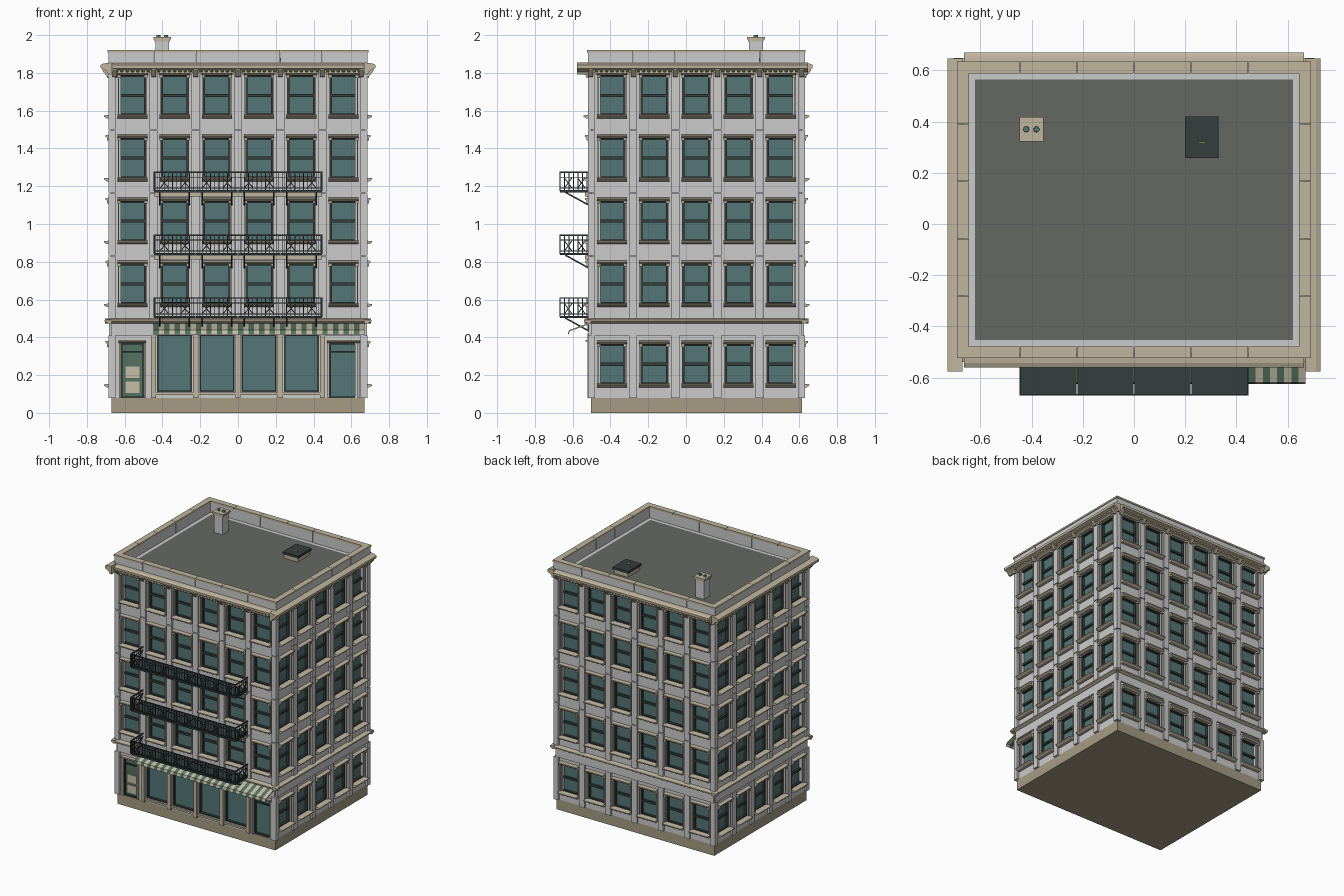
import bpy, bmesh, math
from mathutils import Matrix, Vector

if "Cube" in bpy.data.objects:
    bpy.data.objects.remove(bpy.data.objects["Cube"])

M = 0.2235                    # facade module width
FLOOR = 0.333                 # storey height
CY = 0.055                    # building centre in y
HX, HY = 3 * M, 2.5 * M       # half width, half depth
ROOF = 1.83
FACES = [(0, 6, HY, HX), (1, 5, HX, HY), (2, 6, HY, HX), (3, 5, HX, HY)]  # turn, modules, offset, half length

TAN, DARK = (0.53, 0.46, 0.34), (0.035, 0.047, 0.047)
COLOURS = dict(trim=TAN, iron=DARK, frame=DARK, glass=(0.09, 0.18, 0.18), roof=(0.13, 0.14, 0.12),
               plinth=(0.38, 0.33, 0.23), cream=(0.56, 0.51, 0.38), green=(0.09, 0.17, 0.12))
parts = {}


def part(name, colour=None):
    if name not in parts:
        parts[name] = (bmesh.new(), colour)
    return parts[name][0]


def place(k):
    return Matrix.Translation((0, CY, 0)) @ Matrix.Rotation(k * math.pi / 2, 4, 'Z')


def prism(bm, k, u0, u1, profile):
    """Extrude an (outward, height) profile along facade k."""
    mat, off = place(k), FACES[k][2]
    ends = [[bm.verts.new(mat @ Vector((u, -(off + d), z))) for d, z in profile] for u in (u0, u1)]
    a, b = ends
    n = len(a)
    bm.faces.new(a)
    bm.faces.new(b[::-1])
    for i in range(n):
        j = (i + 1) % n
        bm.faces.new((a[i], b[i], b[j], a[j]))


def fbox(bm, k, u0, u1, d0, d1, z0, z1):
    prism(bm, k, u0, u1, [(d0, z0), (d1, z0), (d1, z1), (d0, z1)])


def box(bm, x0, x1, y0, y1, z0, z1):
    mat = Matrix.Translation(((x0 + x1) / 2, (y0 + y1) / 2, (z0 + z1) / 2)) @ \
        Matrix.Diagonal((x1 - x0, y1 - y0, z1 - z0, 1))
    bmesh.ops.create_cube(bm, size=1, matrix=mat)


def bar(bm, p, q, t=0.005):
    """Square bar between two (x, outward, z) points on the front."""
    p, q = [Vector((u, CY - HY - d, z)) for u, d, z in (p, q)]
    v = q - p
    mat = Matrix.Translation((p + q) / 2) @ v.to_track_quat('Z', 'Y').to_matrix().to_4x4() @ \
        Matrix.Diagonal((t, t, v.length, 1))
    bmesh.ops.create_cube(bm, size=1, matrix=mat)


def opening(k, u, w, z0, z1, f0, f1):
    """Wall panel of one module with a hole, plus its recessed glass and dark frame."""
    wall, h, m = part("walls"), w / 2, M / 2
    for a, b, c, e in ((u - m, u - h, f0, f1), (u + h, u + m, f0, f1), (u - h, u + h, f0, z0), (u - h, u + h, z1, f1)):
        if e - c > 0.001:
            fbox(wall, k, a, b, -0.05, 0, c, e)
    fbox(part("window_glass", "glass"), k, u - h, u + h, -0.05, -0.025, z0, z1)
    fr, t = part("window_frames", "frame"), 0.008
    for a, b, c, e in ((u - h, u - h + t, z0, z1), (u + h - t, u + h, z0, z1),
                       (u - h + t, u + h - t, z0, z0 + t), (u - h + t, u + h - t, z1 - t, z1)):
        fbox(fr, k, a, b, -0.03, -0.006, c, e)


def window(k, u, f0, f1, z0):
    w, z1 = 0.14, z0 + 0.209
    opening(k, u, w, z0, z1, f0, f1)
    fr, tr = part("window_frames"), part("window_trim", "trim")
    zm = (z0 + z1) / 2
    fbox(fr, k, u - w / 2, u + w / 2, -0.03, -0.01, zm - 0.008, zm + 0.008)
    for s in (-1, 1):
        a, b = sorted((u + s * 0.07, u + s * 0.077))
        fbox(tr, k, a, b, 0, 0.008, z0, z1)
        a, b = sorted((u + s * 0.062, u + s * 0.08))
        fbox(tr, k, a, b, 0, 0.022, z1 - 0.012, z1 + 0.003)
    prism(tr, k, u - 0.08, u + 0.08, [(0, z1), (0.018, z1), (0.032, z1 + 0.01), (0.032, z1 + 0.018), (0, z1 + 0.02)])
    prism(tr, k, u - 0.08, u + 0.08, [(0, z0 - 0.018), (0.025, z0 - 0.018), (0.04, z0 - 0.008), (0.04, z0 - 0.002), (0, z0 + 0.002)])


# Plinth, inner core with roof deck
box(part("plinth", "plinth"), -HX, HX, CY - HY, CY + HY, 0, 0.08)
box(part("roof_deck", "roof"), -HX + 0.04, HX - 0.04, CY - HY + 0.04, CY + HY - 0.04, 0.08, ROOF)

# Four facades
for k, n, off, half in FACES:
    pil = part("pilasters")
    for i in range(n):
        u = (i + 0.5) * M - half
        for f in range(5):
            f0 = 0.08 if f == 0 else 0.165 + f * FLOOR
            f1 = 0.498 + f * FLOOR
            if f == 0 and k == 0:
                continue
            window(k, u, f0, f1, 0.153 if f == 0 else 0.245 + f * FLOOR)
    # pilasters on the module seams, broken at each floor
    for i in range(n + 1):
        s = i * M - half
        a, b = max(s - 0.022, -half - 0.015), min(s + 0.022, half + 0.015)
        if i == 0:
            a = -half - 0.015
        if i == n:
            b = half + 0.015
        if k != 0 or i in (0, n):
            fbox(pil, k, a, b, 0, 0.015, 0.08, 0.41)
        for f in range(1, 5):
            z = 0.165 + f * FLOOR
            fbox(pil, k, a, b, 0, 0.015, z + 0.003, min(z + FLOOR - 0.003, 1.80))
    # frieze band and belt course over the ground floor
    fbox(part("ground_frieze"), k, -half, half, 0, 0.012, 0.41, 0.476)
    prism(part("belt_course", "trim"), k, -half - 0.034, half + 0.034,
          [(0, 0.474), (0.018, 0.474), (0.035, 0.484), (0.035, 0.493), (0, 0.5)])
    # cornice with dentils and brackets
    lo, hi = {0: (-0.664, 0.664), 1: (-0.632, 0.592), 2: (-0.664, 0.664), 3: (-0.592, 0.632)}[k]
    prism(part("cornice", "trim"), k, lo, hi,
          [(0, 1.792), (0.018, 1.792), (0.022, 1.806), (0.036, 1.816), (0.056, 1.824), (0.057, 1.842), (0.04, 1.85), (0, 1.855)])
    den = part("cornice_brackets", "trim")
    for j in range(n * 8):
        u = (j + 0.5) * M / 8 - half
        if lo < u - 0.01 and u + 0.01 < hi:
            fbox(den, k, u - 0.007, u + 0.007, 0.01, 0.036, 1.803, 1.822)
    for i in range(n + 1):
        u = min(max(i * M - half, lo + 0.012), hi - 0.012)
        prism(den, k, u - 0.012, u + 0.012, [(0, 1.775), (0.022, 1.78), (0.048, 1.812), (0.048, 1.83), (0, 1.83)])
    # parapet and coping, one block per module
    for i in range(n):
        a, b = i * M - half + 0.001, (i + 1) * M - half - 0.001
        a2, b2 = a - 0.021 * (i == 0), b + 0.021 * (i == n - 1)
        a1, b1 = a - 0.016 * (i == 0), b + 0.016 * (i == n - 1)
        fbox(part("parapet"), k, a1, b1, -0.024, 0.015, 1.80, 1.907)
        fbox(part("coping", "trim"), k, a2, b2, -0.026, 0.02, 1.907, 1.92)

# Shopfront on the front ground floor
trim, fr = part("shop_trim", "trim"), part("window_frames")
for i in range(1, 5):
    opening(0, (i - 2.5) * M, 0.185, 0.11, 0.415, 0.08, 0.498)
for i in range(1, 6):
    u = (i - 3) * M
    fbox(trim, 0, u - 0.014, u + 0.014, 0, 0.018, 0.08, 0.42)
fbox(trim, 0, -2 * M, 2 * M, 0, 0.014, 0.094, 0.108)
for u, w in ((-2.5 * M, 0.122), (2.5 * M, 0.15)):
    opening(0, u, w, 0.08, 0.37, 0.08, 0.498)
    fbox(fr, 0, u - w / 2, u + w / 2, -0.03, -0.008, 0.32, 0.328)
    prism(trim, 0, u - w / 2 - 0.012, u + w / 2 + 0.012, [(0, 0.37), (0.015, 0.37), (0.028, 0.378), (0.028, 0.387), (0, 0.387)])
    for s in (-1, 1):
        c = u + s * (w / 2 + 0.005)
        fbox(trim, 0, c - 0.005, c + 0.005, 0, 0.01, 0.08, 0.37)
ud = -2.5 * M
fbox(part("entrance_door", "green"), 0, ud - 0.053, ud + 0.053, -0.03, -0.018, 0.088, 0.362)
for z0, z1 in ((0.105, 0.165), (0.185, 0.245)):
    fbox(part("door_panels", "cream"), 0, ud - 0.038, ud + 0.038, -0.02, -0.012, z0, z1)

# Striped awning
for j in range(40):
    u = -2 * M + j * M / 8
    bm = part("awning_cream", "cream") if j % 2 else part("awning_green", "green")
    prism(bm, 0, u, u + M / 8, [(0, 0.48), (0.116, 0.438), (0.122, 0.416), (0.118, 0.416), (0.112, 0.432), (0, 0.472)])

# Fire escape balconies
iron, D, E = part("balcony_iron", "iron"), 0.163, 2 * M - 0.003
for f in range(3):
    z = 0.498 + f * FLOOR
    zt, zb = z + 0.11, z + 0.026
    if f:
        fbox(part("balcony_ledge", "trim"), 0, -E, E, 0, 0.03, z - 0.018, z + 0.002)
    for i in range(4):
        c = (i - 1.5) * M
        fbox(part("balcony_floor", "iron"), 0, c - M / 2 + 0.002, c + M / 2 - 0.002, 0.01, D, z + 0.004, z + 0.016)
        for s in (-1, 1):
            b = c + s * 0.078
            bar(iron, (b, 0.015, z - 0.062), (b, 0.135, z + 0.004), 0.008)
            bar(iron, (b, 0.015, z - 0.066), (b, 0.015, z + 0.004), 0.008)
            x = c + s * 0.055
            for t in (-1, 1):
                bar(iron, (x - t * 0.024, D, zb), (x + t * 0.024, D, zb + 0.055), 0.005)
        for j in range(10):
            x = c + (j - 4.5) * M / 10
            bar(iron, (x, D, z + 0.016), (x, D, zt), 0.0035)
    for h, t in ((zt, 0.007), (zb, 0.005), (zb + 0.058, 0.004)):
        bar(iron, (-E, D, h), (E, D, h), t)
        for s in (-1, 1):
            bar(iron, (s * E, 0, h), (s * E, D, h), t)
    for s in (-1, 1):
        for j in range(7):
            d = 0.02 + j * (D - 0.02) / 6
            bar(iron, (s * E, d, z + 0.01), (s * E, d, zt), 0.007 if j == 6 else 0.0035)
        for c in (0.05, 0.12):
            for t in (-1, 1):
                bar(iron, (s * E, c - t * 0.02, zb), (s * E, c + t * 0.02, zb + 0.055), 0.005)

# Chimney and pots
cx, cy = -0.401, 0.37
box(part("chimney_shaft"), cx - 0.037, cx + 0.037, cy - 0.037, cy + 0.037, ROOF - 0.01, 1.972)
cap = part("chimney_cap", "trim")
box(cap, cx - 0.041, cx + 0.041, cy - 0.041, cy + 0.041, 1.965, 1.977)
box(cap, cx - 0.047, cx + 0.047, cy - 0.047, cy + 0.047, 1.977, 1.99)
for s in (-1, 1):
    bmesh.ops.create_cone(part("chimney_pots", "glass"), cap_ends=True, segments=12, radius1=0.013, radius2=0.011,
                          depth=0.02, matrix=Matrix.Translation((cx + s * 0.02, cy, 1.99)))

# Roof hatch
box(part("hatch_curb", "trim"), 0.206, 0.324, 0.264, 0.413, ROOF - 0.01, 1.862)
box(part("hatch_lid", "iron"), 0.199, 0.331, 0.257, 0.42, 1.862, 1.88)
box(part("hatch_handle", "trim"), 0.251, 0.279, 0.316, 0.323, 1.878, 1.89)

# Turn the collected parts into objects
mats = {}
for name, (bm, colour) in parts.items():
    bmesh.ops.recalc_face_normals(bm, faces=bm.faces)
    mesh = bpy.data.meshes.new(name)
    bm.to_mesh(mesh)
    bm.free()
    obj = bpy.data.objects.new(name, mesh)
    bpy.context.collection.objects.link(obj)
    if colour:
        if colour not in mats:
            mats[colour] = bpy.data.materials.new(colour)
            mats[colour].diffuse_color = (*COLOURS[colour], 1)
        mesh.materials.append(mats[colour])

for m in bpy.data.materials:
    if m.users and not m.is_grease_pencil:
        m.use_nodes = True
        m.node_tree.nodes["Principled BSDF"].inputs["Base Color"].default_value = m.diffuse_color
